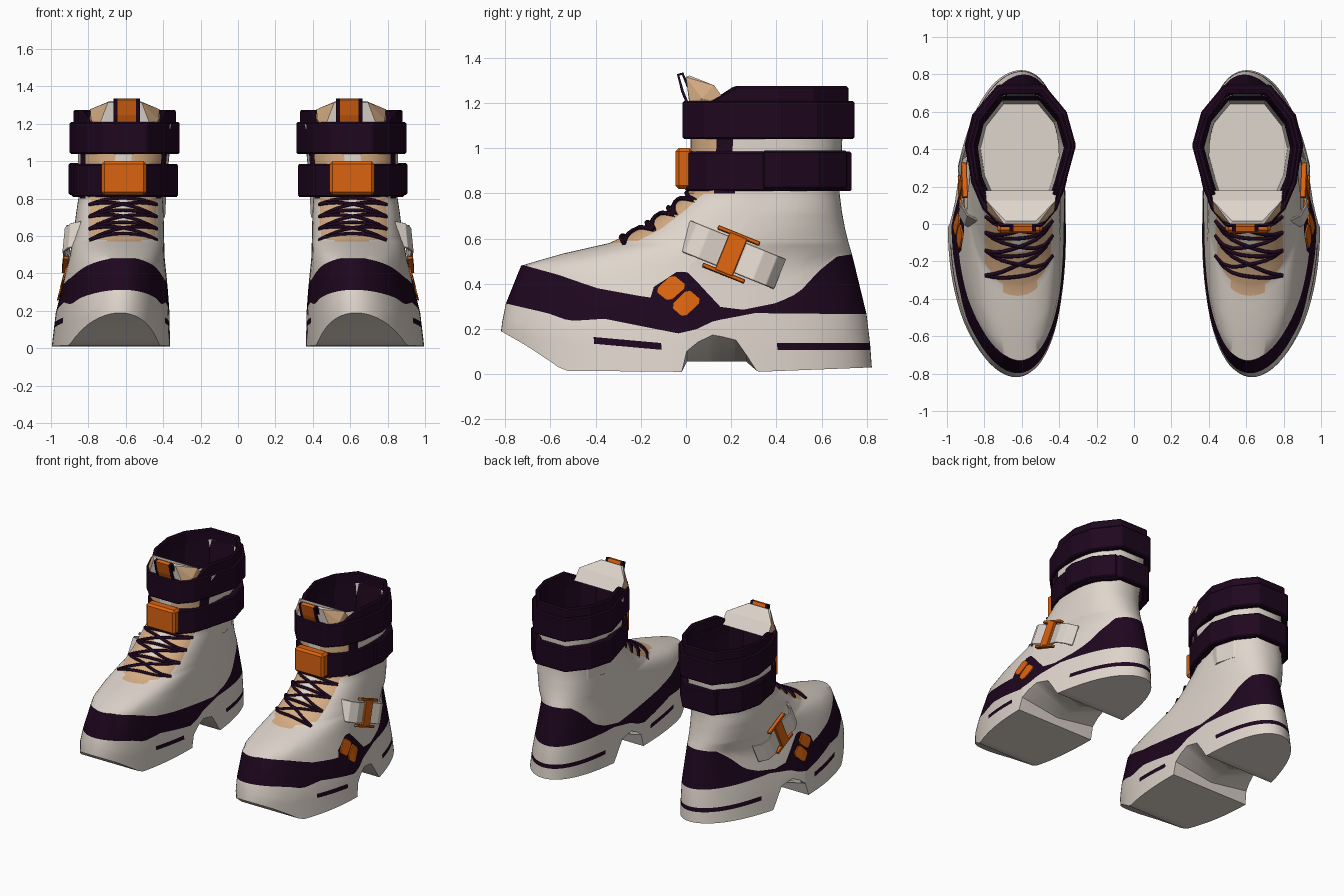
import bpy, bmesh
from math import cos, acos, pi, radians
from mathutils import Vector

cube = bpy.data.objects.get("Cube")
if cube:
    bpy.data.objects.remove(cube)


def material(name, color):
    m = bpy.data.materials.new(name)
    m.use_nodes = True
    m.diffuse_color = (*color, 1)
    m.node_tree.nodes["Principled BSDF"].inputs["Base Color"].default_value = (*color, 1)
    return m


LIGHT = material("bone white", (.74, .67, .605))
DARK = material("dark plum", (.013, .002, .013))
ORANGE = material("orange", (.71, .125, .005))
TAN = material("tan", (.68, .42, .235))


def make(name, verts, faces, mats, indices=None, thick=0, offset=-1, bevel=0, smooth=False, fix=False):
    """Mesh object for one boot, mirrored across x = 0 for the other."""
    me = bpy.data.meshes.new(name)
    me.from_pydata(verts, [], faces)
    for m in mats:
        me.materials.append(m)
    if indices:
        me.polygons.foreach_set("material_index", indices)
    if fix:
        bm = bmesh.new()
        bm.from_mesh(me)
        bmesh.ops.recalc_face_normals(bm, faces=bm.faces)
        bm.to_mesh(me)
        bm.free()
    ob = bpy.data.objects.new(name, me)
    bpy.context.collection.objects.link(ob)
    if smooth:
        bpy.ops.object.select_all(action='DESELECT')
        ob.select_set(True)
        bpy.context.view_layer.objects.active = ob
        bpy.ops.object.shade_smooth_by_angle(angle=radians(42))
    if thick:
        s = ob.modifiers.new("thickness", 'SOLIDIFY')
        s.thickness, s.offset = thick, offset
    if bevel:
        ob.modifiers.new("bevel", 'BEVEL').width = bevel
    ob.modifiers.new("mirror", 'MIRROR').use_mirror_merge = False
    return ob


def table(rows, x):
    """Piecewise linear lookup; the first column is the key."""
    if x <= rows[0][0]:
        return rows[0][1:]
    for a, b in zip(rows, rows[1:]):
        if x <= b[0]:
            t = (x - a[0]) / (b[0] - a[0])
            return [p + (q - p) * t for p, q in zip(a[1:], b[1:])]
    return rows[-1][1:]


# Horizontal sections: z, front y, back y, centre x, half width, foot shape amount
SECTIONS = [(0, -.8, .825, .68, .317, 1), (.2, -.82, .81, .67, .303, 1), (.35, -.79, .785, .658, .28, 1),
            (.48, -.73, .75, .647, .255, .9), (.53, -.56, .735, .643, .25, .65), (.58, -.34, .72, .64, .245, .4),
            (.64, -.21, .705, .636, .24, .2), (.72, -.09, .69, .632, .234, 0), (.8, .01, .68, .628, .226, 0),
            (1, .02, .69, .613, .243, 0), (1.2, .02, .7, .605, .255, 0)]
SOLE = [(-.82, .19), (-.72, .13), (-.62, .06), (-.56, .015), (-.03, .01), (0, .12), (.12, .175),
        (.22, .15), (.3, .01), (.82, .03)]
BAND_LOW = [(-.8, .315), (-.6, .27), (-.5, .235), (-.35, .245), (-.03, .18), (.05, .2), (.12, .235), (.3, .27), (.8, .265)]
BAND_HIGH = [(-.77, .48), (-.6, .44), (-.4, .38), (-.2, .345), (.05, .31), (.25, .285), (.4, .315),
             (.5, .36), (.6, .45), (.7, .52), (.78, .53)]
BUMP = [(-.17, 0), (-.15, .385), (-.05, .455), (0, .45), (.07, .385), (.15, .3), (.16, 0)]


def power(foot):
    return 2.6 - .32 * foot, .45 + .05 * foot


def surface(s, side, z):
    yf, yb, cx, hw, foot = table(SECTIONS, z)
    p, e = power(foot)
    w = hw * max(0, 1 - abs(s) ** p) ** e
    if side > 0 and s > 0:
        w *= 1 - .4 * foot * s * (1 - s)
    bend = foot * s * s * (.04 if s < 0 else .075)
    return Vector((cx - bend + side * w, (yf + yb) / 2 + s * (yb - yf) / 2, z))


def side_x(y, z):
    yf, yb = table(SECTIONS, z)[:2]
    return surface((2 * y - yf - yb) / (yb - yf), 1, z).x


def instep(x, z):
    yf, yb, cx, hw, foot = table(SECTIONS, z)
    p, e = power(foot)
    s = -(1 - min(1, abs(x - cx) / hw) ** (1 / e)) ** (1 / p)
    return Vector((x, (yf + yb) / 2 + s * (yb - yf) / 2, z))


# Boot body: columns round the outline, rows following the painted bands
M = 48
angles = [i * pi / M for i in range(M + 1)]
angles += [acos(-y / .81) for y in (-.15, -.03, 0, .12, .22, .3, -.41, -.11, .4)]
ss = [-cos(a) for a in sorted(angles)]
M = len(ss) - 1
columns = [(s, 1) for s in ss] + [(s, -1) for s in ss[-2:0:-1]]
N = len(columns)
UPPER = [.56, .57, .58, .59, .61, .64, .66, .68, .7, .72, .76, .8, .9, 1, 1.1, 1.2]
LACE_X = .615
verts, faces, paint = [], [], []
for s, side in columns:
    y = surface(s, side, .2).y
    zb = table(SOLE, y)[0]
    dash = .107 + .09 * max(0, -.11 - y)
    y = surface(s, side, .35).y
    low, high = table(BAND_LOW, y)[0], table(BAND_HIGH, y)[0]
    if side > 0:
        high = max(high, table(BUMP, y)[0])
    dash = dash if zb < .09 else zb + (low - zb) * .35
    zs = [zb, dash, dash + min(.03, (low - dash) / 2), low, high]
    zs += [high + (.56 - high) * t for t in (.33, .67)] + UPPER
    verts += [surface(s, side, z) for z in zs]
R = len(zs)
for i in range(N):
    k = (i + 1) % N
    for j in range(R - 1):
        f = (i * R + j, k * R + j, k * R + j + 1, i * R + j + 1)
        c = sum((verts[v] for v in f), Vector()) / 4
        dx = abs(c.x - LACE_X)
        m = 0
        if j == 3 or (j == 1 and (c.y > .4 or -.41 < c.y < -.11)):
            m = 1
        elif c.z > .8:
            m = 2 if c.y < .13 and dx > .04 else 1 if .13 < c.y < .21 else 0
        elif c.z > .57 and columns[i][0] < -.3:
            edge = .175 * min(1, ((c.z - .565) / .035) ** .5)
            m = 2 if dx < edge and not (c.z > .68 and dx < .04) else 0
        faces.append(f)
        paint.append(m)

# Underside joins matching columns across a centre line
mid = len(verts)
for i in range(M + 1):
    a, b = verts[i * R], verts[(N - i) % N * R]
    c = (a + b) / 2
    c.z = min(c.z, .055) if -.1 < c.y < .4 else c.z
    verts.append(c)
for i in range(M):
    p, q = (N - i) % N * R, (N - i - 1) * R
    faces += [(i * R, mid + i, mid + i + 1, (i + 1) * R), (p, q, mid + i + 1, mid + i)]
    paint += [0, 0]
body_faces = [tuple(dict.fromkeys(f)) for f in faces]
make("boot_body", verts, body_faces, [LIGHT, DARK, TAN], paint, smooth=True)

# Ankle outline shared by straps, collar and lining
OUTLINE = [(.49, -.015), (.72, -.015), (.81, .08), (.87, .22), (.9, .42), (.86, .58), (.73, .745),
           (.48, .745), (.36, .6), (.31, .42), (.37, .2), (.41, .08)]


def scaled(k, pts=OUTLINE):
    return [(.605 + (x - .605) * k, .365 + (y - .365) * k) for x, y in pts]


def wall(name, pts, z0, z1, mat, thick, closed=True, front_drop=0):
    n = len(pts)
    v = [(x, y, z0) for x, y in pts] + [(x, y, z1 - (front_drop if y < .12 else 0)) for x, y in pts]
    f = [(i, (i + 1) % n, n + (i + 1) % n, n + i) for i in range(n if closed else n - 1)]
    return make(name, v, f, [mat], thick=thick, bevel=.008)


wall("upper_strap", scaled(1), 1.04, 1.21, DARK, .05)
wall("lower_strap", scaled(.97), .81, .985, DARK, .05)
wall("strap_overlap", scaled(1.02, [(.885, .34), (.9, .42), (.86, .58), (.75, .71)]), .82, .99, DARK, .03, False)
wall("collar", scaled(.93), 1.14, 1.275, DARK, .03, front_drop=.07)

# Lining: dark above, light below, with a floor
n = len(OUTLINE)
levels = [(.845, 1.2), (.78, 1), (.73, .7)]
lv = [(x, y, z) for k, z in levels for x, y in scaled(k)]
lf = [(r * n + (i + 1) % n, r * n + i, r * n + n + i, r * n + n + (i + 1) % n) for r in (0, 1) for i in range(n)]
make("lining", lv, lf + [tuple(range(2 * n, 3 * n))], [DARK, LIGHT], [0] * n + [1] * (n + 1))


def hull(name, pts, mats, rule=None):
    bm = bmesh.new()
    for p in pts:
        bm.verts.new(p)
    bmesh.ops.convex_hull(bm, input=bm.verts)
    bm.normal_update()
    bm.verts.index_update()
    used = [v for v in bm.verts if v.link_faces]
    order = {v: i for i, v in enumerate(used)}
    f = [tuple(order[v] for v in face.verts) for face in bm.faces]
    idx = [rule(face) if rule else 0 for face in bm.faces]
    v = [x.co.copy() for x in used]
    bm.free()
    return make(name, v, f, mats, idx, fix=True)


# Tongue: wedge rising above the collar
rows = [(.13, .02, 1.15), (.13, .015, 1.21), (.18, .07, 1.22), (.09, 0, 1.315), (.08, .015, 1.322),
        (.185, .125, 1.278), (.19, .18, 1.2)]
hull("tongue", [(.605 + d * w, y, z) for w, y, z in rows for d in (-1, 1)], [LIGHT, TAN],
     lambda f: 1 if abs(f.normal.x) > .3 and f.normal.z < .6 and f.normal.y < .3 else 0)


def box(name, x, y, z, mat, bevel=.01):
    v = [(a, b, c) for a in x for b in y for c in z]
    f = [(0, 1, 3, 2), (4, 6, 7, 5), (0, 4, 5, 1), (2, 3, 7, 6), (0, 2, 6, 4), (1, 5, 7, 3)]
    return make(name, v, f, [mat], bevel=bevel, fix=True)


box("front_buckle", (.49, .73), (-.047, .03), (.82, 1), ORANGE, .015)


# Pull loop on the tongue with dark edging
def loop(name, x0, x1, mat):
    path = [(.01, 1.19), (-.015, 1.25), (-.035, 1.325), (-.015, 1.33), (.01, 1.27)]
    v = [(x, y, z) for y, z in path for x in (x0, x1)]
    make(name, v, [(2 * i, 2 * i + 1, 2 * i + 3, 2 * i + 2) for i in range(4)], [mat], thick=.012, offset=0)


loop("pull_loop", .545, .645, ORANGE)
loop("pull_loop_inner_edge", .525, .545, DARK)
loop("pull_loop_outer_edge", .645, .665, DARK)


# Side strap and buckle on the outer ankle, tilted down toward the heel
def ribbon(name, path, b0, b1, mat, thick):
    v = []
    for a, x in path:
        for b in (b0, b1):
            z = .53 - a * .375 + b * .927
            v.append((x - .1 * (z - .53), .2 + a * .927 + b * .375, z))
    f = [(2 * i, 2 * i + 2, 2 * i + 3, 2 * i + 1) for i in range(len(path) - 1)]
    make(name, v, f, [mat], thick=thick, offset=0, bevel=.003)


ribbon("side_strap", [(-.22, .85), (-.19, .905), (-.13, .932), (-.05, .915), (.05, .905), (.13, .925), (.19, .905), (.23, .85)],
       -.072, .072, LIGHT, .012)
ribbon("side_buckle", [(-.042, .922), (.042, .922)], -.09, .09, ORANGE, .02)
for label, b in (("top", .09), ("bottom", -.09)):
    ribbon("side_buckle_" + label, [(-.1, .915), (.1, .915)], b - .009, b + .009, ORANGE, .03)

# Badge plates set on the side band
for label, quad in (("front", [(-.14, .37), (-.06, .445), (.008, .39), (-.075, .318)]),
                    ("rear", [(-.07, .3), (.008, .38), (.073, .325), (-.01, .247)])):
    pts = []
    for i, p in enumerate(quad):
        for other in (quad[i - 1], quad[(i + 1) % 4]):
            pts.append([a + (b - a) * .17 for a, b in zip(p, other)])
    hull("badge_" + label, [(side_x(y, z) + d, y, z) for y, z in pts for d in (0, .008)], [ORANGE])

# Crossed laces with a straight bar at each row, on both boots
cu = bpy.data.curves.new("laces", 'CURVE')
cu.dimensions, cu.bevel_depth, cu.bevel_resolution = '3D', .01, 1
cu.materials.append(DARK)
lace_rows = [.61, .67, .735, .8]
pairs = [(z, z) for z in lace_rows]
for a, b in zip(lace_rows, lace_rows[1:]):
    pairs += [(a, b), (b, a)]
for z0, z1 in pairs:
    for mirror in (1, -1):
        sp = cu.splines.new('POLY')
        sp.points.add(8)
        for i, pt in enumerate(sp.points):
            t = i / 4 - 1
            z = z0 + (z1 - z0) * i / 8 - .035 * t * t
            p = instep(LACE_X + .18 * t, z)
            pt.co = (p.x * mirror, p.y - .007, p.z + .004, 1)
bpy.context.collection.objects.link(bpy.data.objects.new("laces", cu))
